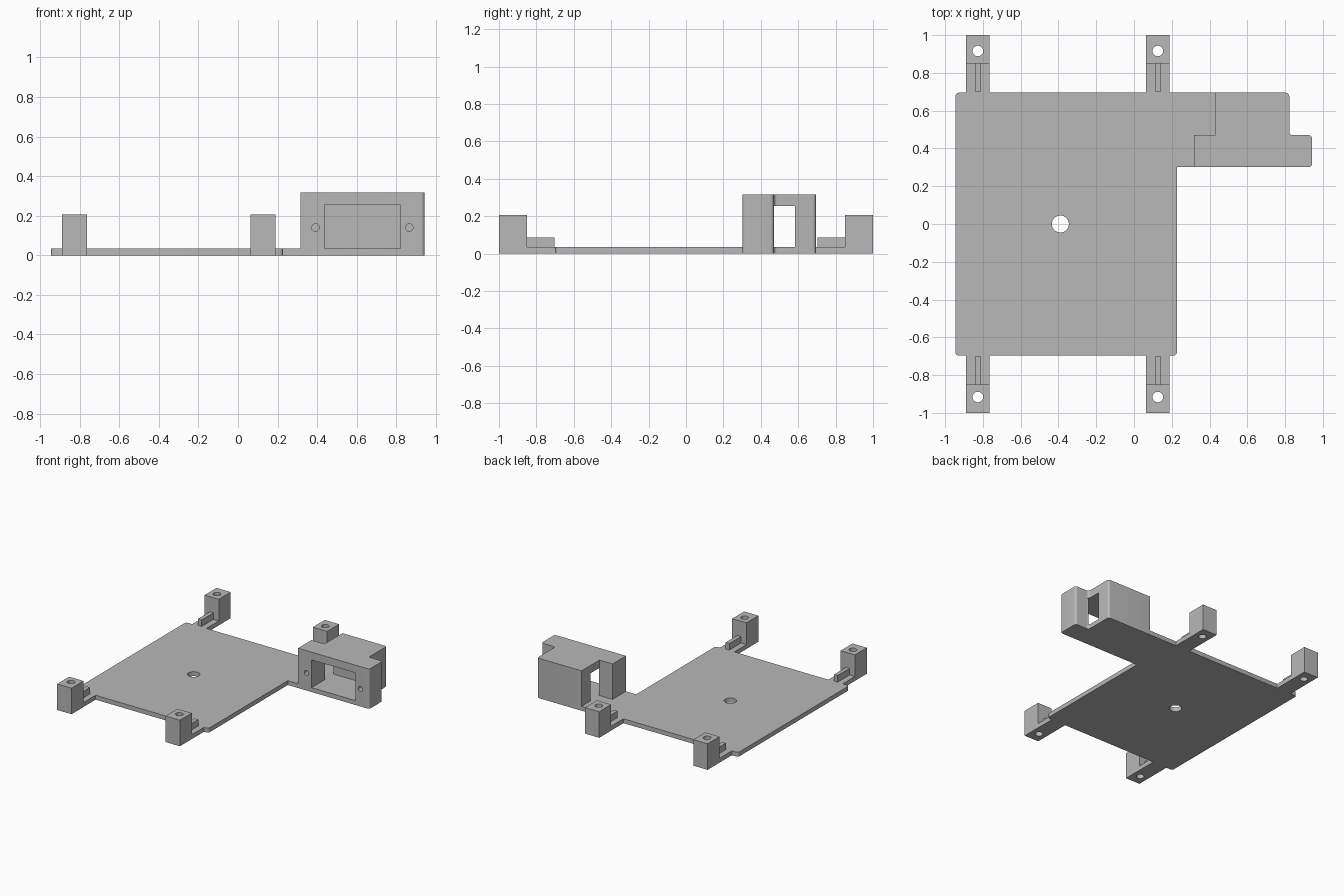
import bpy
import bmesh
import math
from mathutils import Matrix, Vector

cube = bpy.data.objects.get("Cube")
if cube:
    bpy.data.objects.remove(cube, do_unlink=True)

grey = bpy.data.materials.new("plain grey")
grey.use_nodes = True
colour = (0.48, 0.48, 0.48, 1)
grey.diffuse_color = colour
grey.node_tree.nodes["Principled BSDF"].inputs["Base Color"].default_value = colour

FLOOR = 0.035
ROUND = 0.018


def finish(bm, name):
    bmesh.ops.recalc_face_normals(bm, faces=bm.faces[:])
    mesh = bpy.data.meshes.new(name)
    bm.to_mesh(mesh)
    bm.free()
    obj = bpy.data.objects.new(name, mesh)
    bpy.context.collection.objects.link(obj)
    mesh.materials.append(grey)
    return obj


def prism(name, outline, z0, z1, rounded=()):
    """Extrude an outline upwards, rounding the listed upright corners."""
    bm = bmesh.new()
    base = bm.faces.new([bm.verts.new((x, y, z0)) for x, y in outline])
    top = bmesh.ops.extrude_face_region(bm, geom=[base])["geom"]
    bmesh.ops.translate(bm, vec=(0, 0, z1 - z0),
                        verts=[v for v in top if isinstance(v, bmesh.types.BMVert)])
    corners = [Vector(outline[i]) for i in rounded]
    edges = [e for e in bm.edges
             if abs(e.verts[0].co.z - e.verts[1].co.z) > 1e-4
             and any((e.verts[0].co.xy - c).length < 1e-4 for c in corners)]
    if edges:
        bmesh.ops.bevel(bm, geom=edges, offset=ROUND, segments=5,
                        profile=0.5, affect='EDGES')
    return finish(bm, name)


def box(name, x0, x1, y0, y1, z0, z1):
    return prism(name, [(x0, y0), (x1, y0), (x1, y1), (x0, y1)], z0, z1)


def drill(name, centre, radius, length, along_y=False):
    bm = bmesh.new()
    turn = Matrix.Rotation(math.pi / 2, 4, 'X') if along_y else Matrix()
    bmesh.ops.create_cone(bm, cap_ends=True, segments=32, radius1=radius,
                          radius2=radius, depth=length,
                          matrix=Matrix.Translation(centre) @ turn)
    return finish(bm, name)


def cut(obj, cutter):
    cutter.hide_render = True
    mod = obj.modifiers.new("cut", 'BOOLEAN')
    mod.operation = 'DIFFERENCE'
    mod.solver = 'EXACT'
    mod.object = cutter
    bpy.context.view_layer.objects.active = obj
    bpy.ops.object.modifier_apply(modifier=mod.name)
    bpy.data.objects.remove(cutter, do_unlink=True)


# Base plate with the tongue that reaches the motor housing
plate = prism("base_plate",
              [(-0.945, -0.697), (0.227, -0.697), (0.227, 0.302), (0.317, 0.302),
               (0.317, 0.47), (0.432, 0.47), (0.432, 0.695), (-0.945, 0.695)],
              0, FLOOR, rounded=(0, 1, 7))
cut(plate, drill("hole_cutter", (-0.39, 0, 0), 0.045, 0.3))

# T-shaped motor housing: wide front flange and narrower rear block
housing = prism("motor_housing",
                [(0.317, 0.302), (0.943, 0.302), (0.943, 0.47), (0.822, 0.47),
                 (0.822, 0.695), (0.432, 0.695), (0.432, 0.47), (0.317, 0.47)],
                0, 0.317, rounded=(1, 2, 3, 4))
cut(housing, box("pocket_cutter", 0.436, 0.821, 0.2, 0.582, FLOOR, 0.255))
cut(housing, box("window_cutter", 0.37, 0.88, 0.471, 0.582, FLOOR, 0.255))
for x in (0.392, 0.865):
    cut(housing, drill("screw_cutter", (x, 0.302, 0.14), 0.019, 0.2, True))

# Four mounting legs: arm, stiffening rib and drilled post
for end, side in (("front", -1), ("back", 1)):
    for hand, x in (("right", -0.827), ("left", 0.126)):
        name = end + "_" + hand

        def leg_part(part, half, y0, y1, z0, z1):
            lo, hi = sorted((side * y0, side * y1))
            return box(name + "_" + part, x - half, x + half, lo, hi, z0, z1)

        leg_part("arm", 0.063, 0.695, 0.85, 0, FLOOR)
        leg_part("rib", 0.016, 0.702, 0.85, FLOOR, 0.087)
        post = leg_part("post", 0.063, 0.85, 1.0, 0, 0.207)
        cut(post, drill("hole_cutter", (x, side * 0.916, 0.1), 0.028, 0.6))

# Smooth the round holes and corners, keep the edges sharp
bpy.ops.object.select_all(action='DESELECT')
for obj in [o for o in bpy.context.scene.objects if o.type == 'MESH']:
    obj.select_set(True)
    bpy.context.view_layer.objects.active = obj
bpy.ops.object.shade_smooth_by_angle(angle=math.radians(30))
